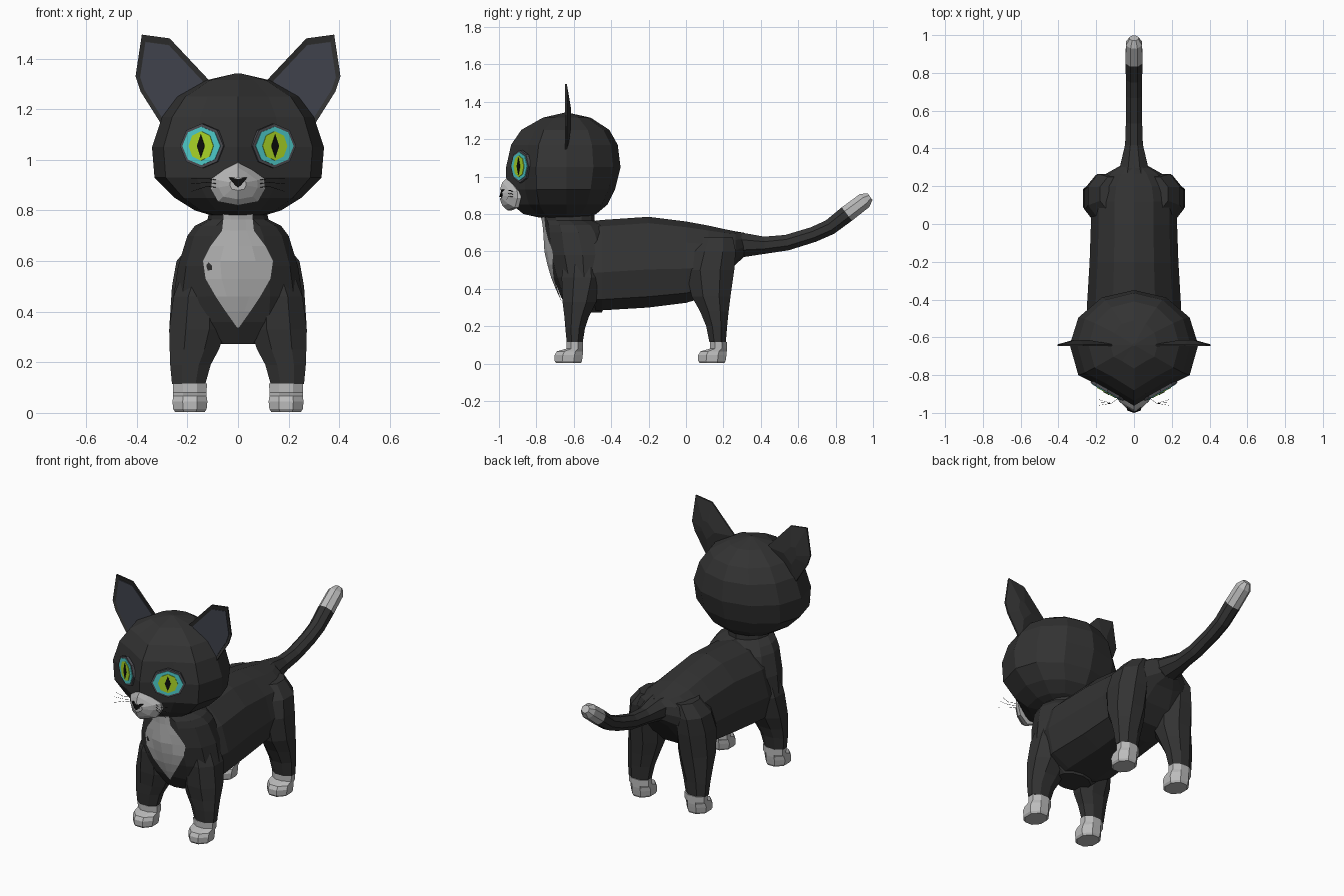
import bpy, bmesh, math
from mathutils import Vector
from mathutils.bvhtree import BVHTree

if "Cube" in bpy.data.objects:
    bpy.data.objects.remove(bpy.data.objects["Cube"])


def material(name, rgb):
    m = bpy.data.materials.new(name)
    m.diffuse_color = (*rgb, 1)
    m.use_nodes = True
    m.node_tree.nodes["Principled BSDF"].inputs["Base Color"].default_value = m.diffuse_color
    return m


BLACK = material("black fur", (0.033, 0.033, 0.033))
WHITE = material("white fur", (0.5, 0.5, 0.5))
RIM = material("eye rim", (0.075, 0.075, 0.085))
CYAN = material("iris outer", (0.08, 0.62, 0.62))
GREEN = material("iris inner", (0.42, 0.70, 0.02))
DARK = material("pupil and nose", (0.004, 0.004, 0.004))
EAR = material("inner ear", (0.05, 0.055, 0.072))


def finish(name, bm, mat, solid=True):
    if solid:
        bmesh.ops.recalc_face_normals(bm, faces=bm.faces)
    me = bpy.data.meshes.new(name)
    bm.to_mesh(me)
    bm.free()
    me.materials.append(mat)
    ob = bpy.data.objects.new(name, me)
    bpy.context.collection.objects.link(ob)
    return ob


def loft(name, rings, mat):
    """Skin a list of closed rings and cap both ends."""
    bm = bmesh.new()
    vs = [[bm.verts.new(p) for p in r] for r in rings]
    n = len(vs[0])
    for a, b in zip(vs, vs[1:]):
        for i in range(n):
            j = (i + 1) % n
            bm.faces.new((a[i], a[j], b[j], b[i]))
    bm.faces.new(vs[0])
    bm.faces.new(vs[-1])
    return finish(name, bm, mat)


def oct_ring(z, xc, hx, y0, y1, s=1):
    """Horizontal octagon with exact extents."""
    k = 1 / math.cos(math.pi / 8)
    out = []
    for i in range(8):
        a = (i + 0.5) * math.pi / 4
        out.append((s * (xc + hx * k * math.cos(a)),
                    (y0 + y1) / 2 + (y1 - y0) / 2 * k * math.sin(a), z))
    return out


def oval(z, hw, yf, yb, n=12):
    c = (yf + yb) / 2
    return [(hw * math.sin(2 * math.pi * i / n),
             c - (c - yf) * math.cos(2 * math.pi * i / n), z) for i in range(n)]


# Torso: cross-sections along y (y, half width, bottom, top)
half = [(0, 1), (.45, .93), (.82, .74), (1, .42), (.86, .12), (.4, 0)]
section = half + [(-x, z) for x, z in reversed(half[1:])]
torso = loft("torso", [[(x * w, y, zb + z * (zt - zb)) for x, z in section]
                       for y, w, zb, zt in [
    (-.60, .21, .28, .75), (-.45, .25, .285, .768), (-.2, .235, .30, .785),
    (0, .228, .325, .76), (.12, .23, .36, .738), (.20, .21, .44, .72),
    (.265, .15, .53, .707), (.31, .07, .57, .70)]], BLACK)

# Chest and neck: horizontal ovals (z, half width, front, back)
chest = loft("chest", [oval(*r) for r in [
    (.272, .11, -.62, -.45), (.36, .24, -.67, -.42), (.46, .255, -.71, -.38),
    (.58, .237, -.745, -.36), (.70, .20, -.752, -.40), (.74, .17, -.755, -.43),
    (.765, .12, -.76, -.49), (.82, .11, -.775, -.49)]], BLACK)

# White bib: outline projected on to the chest
bvh = BVHTree.FromPolygons([v.co for v in chest.data.vertices],
                           [p.vertices for p in chest.data.polygons])
bm = bmesh.new()
rows = [(.80, .06), (.765, .06), (.72, .065), (.66, .11), (.60, .14), (.53, .13),
        (.46, .09), (.40, .05), (.335, .004)]
grid = []
for z, w in rows:
    line = []
    for t in (-1, -.5, 0, .5, 1):
        hit = bvh.ray_cast(Vector((t * w, -2, z)), Vector((0, 1, 0)))[0]
        line.append(bm.verts.new((t * w, hit.y - .011, z)))
    grid.append(line)
for a, b in zip(grid, grid[1:]):
    for i in range(4):
        bm.faces.new((a[i], b[i], b[i + 1], a[i + 1]))
finish("chest_bib", bm, WHITE, False)

# Head: twelve-sided rings with a wedge-shaped face (z, half width, front, back)
fwd = {0: 1, 1: .69, 2: .5}


def head_ring(z, hw, yf, yb, c=-.64):
    pts = []
    for i in range(12):
        k = min(i, 12 - i)
        a = i * math.pi / 6
        y = c - (c - yf) * fwd[k] if k < 3 else c - (yb - c) * math.cos(a)
        pts.append((hw * math.sin(a), y, z))
    return pts


loft("head", [head_ring(*r) for r in [
    (.782, .11, -.79, -.52), (.80, .17, -.87, -.48), (.85, .25, -.93, -.42),
    (.93, .33, -.96, -.38), (1.05, .34, -.962, -.35), (1.17, .30, -.935, -.365),
    (1.25, .24, -.88, -.41), (1.315, .125, -.765, -.51), (1.342, .008, -.648, -.632)]], BLACK)

# Muzzle and nose
mz = [(0, .995), (.05, .965), (.105, .925), (.108, .885), (.08, .835), (0, .82)]
mz += [(-x, z) for x, z in reversed(mz[1:-1])]
loft("muzzle", [[(x * k, y + abs(x) * k * b, .905 + (z - .905) * k) for x, z in mz]
                for k, y, b in [(1.0, -.93, .45), (1.0, -.955, .5), (.72, -.982, .55),
                                (.3, -.995, .4)]], WHITE)
nose = [(-.036, .93), (.036, .93), (.012, .90), (0, .89), (-.012, .90)]
loft("nose", [[(x, y + abs(x) * .35, z) for x, z in nose] for y in (-.975, -1.0)], DARK)

# Tail: octagonal tube along a curve (y, z, half width, half height)
path = [(.20, .62, .13, .08), (.30, .635, .075, .066), (.42, .633, .047, .046),
        (.54, .647, .043, .042), (.68, .69, .043, .041), (.77, .73, .043, .042),
        (.86, .80, .045, .045), (.955, .872, .043, .043), (.984, .893, .024, .022)]
tail = []
for i, (y, z, rx, rz) in enumerate(path):
    p, q = path[max(i - 1, 0)], path[min(i + 1, len(path) - 1)]
    d = math.atan2(q[1] - p[1], q[0] - p[0])
    ring = []
    for j in range(8):
        a = (j + .5) * math.pi / 4
        u, v = rx * math.cos(a) * 1.08, rz * math.sin(a) * 1.08
        ring.append((u, y - v * math.sin(d), z + v * math.cos(d)))
    tail.append(ring)
limbs = [chest, loft("tail", tail[:7], BLACK)]
loft("tail_tip", tail[6:], WHITE)

for s, side in ((1, "left"), (-1, "right")):
    # Legs (z, x centre, half width, front, back)
    limbs.append(loft("front_leg_" + side, [oct_ring(*r, s) for r in [
        (.115, .195, .066, -.638, -.552), (.19, .188, .08, -.645, -.54),
        (.25, .173, .097, -.65, -.52), (.33, .16, .112, -.66, -.48),
        (.46, .155, .10, -.665, -.44), (.63, .11, .08, -.64, -.46)]], BLACK))
    limbs.append(loft("hind_leg_" + side, [oct_ring(*r, s) for r in [
        (.115, .195, .066, .125, .213), (.20, .19, .077, .108, .22),
        (.28, .18, .09, .075, .228), (.36, .17, .10, .03, .238),
        (.50, .163, .098, .0, .258), (.60, .153, .09, .03, .266),
        (.675, .11, .07, .07, .25)]], BLACK))
    # Paws
    for name, dy in (("front_paw_", 0), ("hind_paw_", .768)):
        loft(name + side, [oct_ring(z, .19, h, a + dy, b + dy, s) for z, h, a, b in [
            (.003, .058, -.695, -.562), (.015, .066, -.703, -.556), (.045, .069, -.703, -.552),
            (.066, .066, -.69, -.55), (.08, .066, -.64, -.55), (.116, .067, -.64, -.55)]], WHITE)

    # Ear shell with a ridge behind, and its inner panel
    outline = [(.11, 1.31), (.27, 1.48), (.38, 1.495), (.405, 1.33), (.385, 1.27), (.29, 1.12)]
    cx, cz = .29, 1.31

    def ear_ring(k, y):
        return [(s * (cx + (x - cx) * k), y, cz + (z - cz) * k) for x, z in outline]
    loft("ear_" + side, [ear_ring(.85, -.639), ear_ring(1, -.647),
                         ear_ring(1, -.637), ear_ring(.3, -.615)], BLACK)
    loft("inner_ear_" + side, [ear_ring(.84, -.636), ear_ring(.84, -.643)], EAR)

    # Eyes: stacked facing discs (half width, half height, depth, sides)
    for part, rx, rz, off, n, mat in [
            ("eye_rim", .086, .088, .004, 8, RIM), ("eye_outer", .075, .076, .007, 8, CYAN),
            ("eye_inner", .049, .058, .010, 8, GREEN), ("pupil", .015, .046, .013, 4, DARK)]:
        def disc(k, o):
            out = []
            for i in range(n):
                a = 2 * math.pi * i / n
                u = rx * k * math.cos(a)
                out.append((s * (.142 + u + o * .45), -.886 + .56 * u - o * .9,
                            1.055 + rz * k * math.sin(a)))
            return out
        loft(part + "_" + side, [disc(1, -.012), disc(1, off)], mat)

    # Whiskers: thin three-sided spikes
    for i, (z0, z1, y1) in enumerate([(.92, .928, -.93), (.905, .905, -.945), (.89, .875, -.96)]):
        pts = [(.08, -.92, z0, .0015), (.12, -.95, z0 + .006, .0012), (.185, y1, z1, .0008)]
        loft(f"whisker_{side}_{i + 1}", [[(s * x, y + r * math.cos(t), z + r * math.sin(t))
             for t in (0, 2.094, 4.189)] for x, y, z, r in pts], DARK)

# Fuse chest, legs and tail into one skin with the torso
for ob in limbs:
    mod = torso.modifiers.new("join", 'BOOLEAN')
    mod.operation, mod.solver, mod.object = 'UNION', 'EXACT', ob
bpy.context.view_layer.update()
skin = bpy.data.meshes.new_from_object(torso.evaluated_get(bpy.context.evaluated_depsgraph_get()))
torso.modifiers.clear()
torso.data = skin
torso.name = "body"
for ob in limbs:
    bpy.data.objects.remove(ob)
